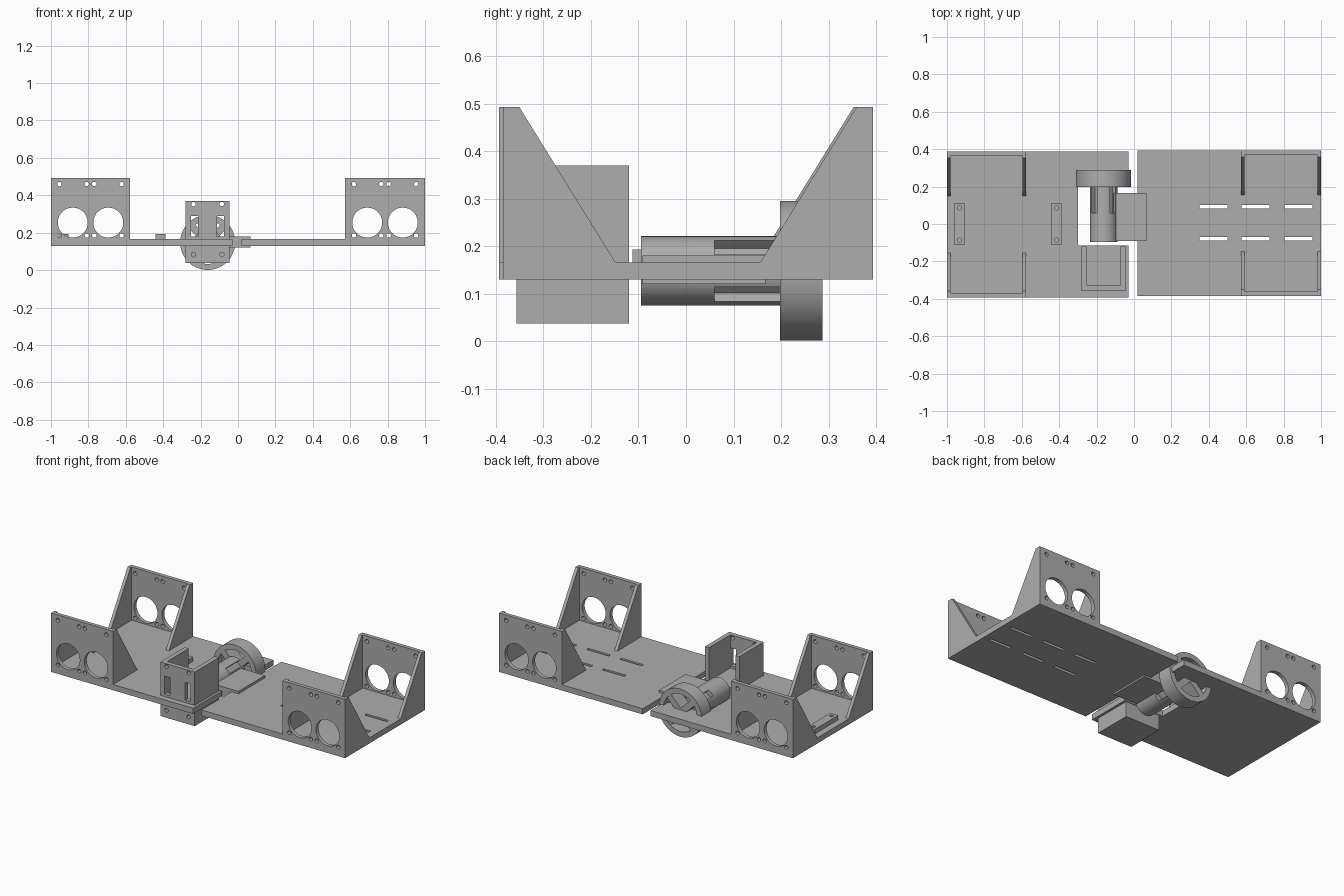
import bpy, bmesh, math
from mathutils import Matrix, Vector

old = bpy.data.objects.get("Cube")
if old:
    bpy.data.objects.remove(old, do_unlink=True)

grey = bpy.data.materials.new("plain grey")
grey.use_nodes = True
COLOR = (0.42, 0.42, 0.42, 1)
grey.diffuse_color = COLOR
grey.node_tree.nodes["Principled BSDF"].inputs["Base Color"].default_value = COLOR


def finish(name, bm):
    bmesh.ops.recalc_face_normals(bm, faces=bm.faces)
    me = bpy.data.meshes.new(name)
    bm.to_mesh(me)
    bm.free()
    me.materials.append(grey)
    ob = bpy.data.objects.new(name, me)
    bpy.context.collection.objects.link(ob)
    return ob


def add_box(bm, x0, x1, y0, y1, z0, z1):
    m = Matrix.Translation(((x0 + x1) / 2, (y0 + y1) / 2, (z0 + z1) / 2))
    bmesh.ops.create_cube(bm, size=1, matrix=m @ Matrix.Diagonal((x1 - x0, y1 - y0, z1 - z0, 1)))


def add_cyl(bm, centre, r, depth, axis="y", seg=48):
    rot = Matrix.Rotation(math.pi / 2, 4, "X") if axis == "y" else Matrix()
    bmesh.ops.create_cone(bm, cap_ends=True, segments=seg, radius1=r, radius2=r,
                          depth=depth, matrix=Matrix.Translation(centre) @ rot)


def box(name, *dims):
    bm = bmesh.new()
    add_box(bm, *dims)
    return finish(name, bm)


def cut(ob, bm):
    """Subtract the closed shapes in bm from ob, then drop the cutter."""
    cutter = finish("cutter", bm)
    cutter.hide_render = True
    mod = ob.modifiers.new("cut", "BOOLEAN")
    mod.object, mod.operation, mod.solver = cutter, "DIFFERENCE", "EXACT"
    bpy.context.view_layer.update()
    mesh = bpy.data.meshes.new_from_object(ob.evaluated_get(bpy.context.evaluated_depsgraph_get()))
    ob.modifiers.clear()
    ob.data = mesh
    bpy.data.objects.remove(cutter, do_unlink=True)


def smooth(ob):
    bpy.ops.object.select_all(action="DESELECT")
    ob.select_set(True)
    bpy.context.view_layer.objects.active = ob
    bpy.ops.object.shade_smooth_by_angle(angle=math.radians(30))


Z0, Z1, TOP = 0.13, 0.165, 0.493

# Right base plate with the wheel notch, left base plate with strap slots
right_plate = box("right_base_plate", -1, -0.03, -0.393, 0.387, Z0, Z1)
bm = bmesh.new()
add_box(bm, -0.30, 0.1, -0.115, 0.24, 0, 0.4)
cut(right_plate, bm)
left_plate = box("left_base_plate", 0.02, 1, -0.385, 0.393, Z0, Z1)
bm = bmesh.new()
for x in (0.35, 0.575, 0.805):
    for y in (0.093, -0.078):
        add_box(bm, x, x + 0.15, y - 0.009, y + 0.009, 0, 0.4)
cut(left_plate, bm)


# Sensor brackets: drilled panel with two sloping gussets
def bracket(name, x0, x1, y_out, side):
    def at(d):
        return y_out - side * d
    panel = box(name + "_panel", x0, x1, *sorted((at(0), at(0.024))), Z0, TOP)
    bm = bmesh.new()
    mid = (x0 + x1) / 2
    for dx in (-0.095, 0.095):
        add_cyl(bm, (mid + dx, at(0.012), 0.254), 0.08, 0.1)
    for dx in (-0.166, -0.02, 0.02, 0.166):
        for z in (0.185, 0.46):
            add_cyl(bm, (mid + dx, at(0.012), z), 0.012, 0.1, seg=16)
    cut(panel, bm)
    smooth(panel)
    bm = bmesh.new()
    for gx in (x0, x1 - 0.02):
        prof = ((at(0.024), Z1), (at(0.024), TOP), (at(0.034), TOP), (at(0.237), Z1))
        face = bm.faces.new([bm.verts.new((gx, y, z)) for y, z in prof])
        ext = bmesh.ops.extrude_face_region(bm, geom=[face])
        bmesh.ops.translate(bm, vec=Vector((0.02, 0, 0)),
                            verts=[v for v in ext["geom"] if isinstance(v, bmesh.types.BMVert)])
    finish(name + "_gussets", bm)


bracket("front_right_bracket", -1, -0.577, -0.393, -1)
bracket("back_right_bracket", -1, -0.577, 0.387, 1)
bracket("front_left_bracket", 0.572, 1, -0.385, -1)
bracket("back_left_bracket", 0.572, 1, 0.393, 1)

# Drilled mounting rails on the right plate
for i, x in enumerate((-0.932, -0.414)):
    rail = box(f"mounting_rail_{i + 1}", x - 0.027, x + 0.027, -0.113, 0.113, Z1, 0.193)
    bm = bmesh.new()
    for y in (-0.086, 0.086):
        add_cyl(bm, (x, y, 0.19), 0.011, 0.04, axis="z", seg=16)
    cut(rail, bm)

# Front housing: open at the top and back, with slots and screw holes
housing = box("front_housing", -0.28, -0.045, -0.357, -0.12, 0.037, 0.37)
bm = bmesh.new()
add_box(bm, -0.252, -0.073, -0.329, 0, Z1, 0.5)
cut(housing, bm)
bm = bmesh.new()
for x in (-0.232, -0.093):
    add_box(bm, x - 0.019, x + 0.019, -0.4, -0.3, 0.18, 0.29)
    for z in (0.083, 0.353):
        add_cyl(bm, (x - 0.006 if x < -0.15 else x + 0.006, -0.345, z), 0.012, 0.06, seg=16)
cut(housing, bm)

# Axle drum with four diagonal grooves at the wheel end
CX, CZ = -0.162, 0.148
drum = bmesh.new()
add_cyl(drum, (CX, 0.0525, CZ), 0.073, 0.295)
drum = finish("axle_drum", drum)
bm = bmesh.new()
for k in range(4):
    m = (Matrix.Translation((CX, 0.16, CZ)) @ Matrix.Rotation(math.pi / 4 + k * math.pi / 2, 4, "Y")
         @ Matrix.Translation((0.08, 0, 0)) @ Matrix.Diagonal((0.07, 0.2, 0.042, 1)))
    bmesh.ops.create_cube(bm, size=1, matrix=m)
cut(drum, bm)
smooth(drum)

# Wheel rim with crossing spokes
rim = bmesh.new()
add_cyl(rim, (CX, 0.2425, CZ), 0.147, 0.09, seg=64)
rim = finish("wheel_rim", rim)
bm = bmesh.new()
add_cyl(bm, (CX, 0.2425, CZ), 0.115, 0.2, seg=64)
cut(rim, bm)
smooth(rim)
bm = bmesh.new()
for k in range(2):
    m = (Matrix.Translation((CX, 0.2425, CZ)) @ Matrix.Rotation(math.pi / 4 + k * math.pi / 2, 4, "Y")
         @ Matrix.Diagonal((0.24, 0.085 - 0.004 * k, 0.038, 1)))
    bmesh.ops.create_cube(bm, size=1, matrix=m)
finish("wheel_spokes", bm)

# Clip block joining the drum to the left plate
box("joining_clip", -0.11, 0.067, -0.092, 0.167, 0.12, 0.18)
